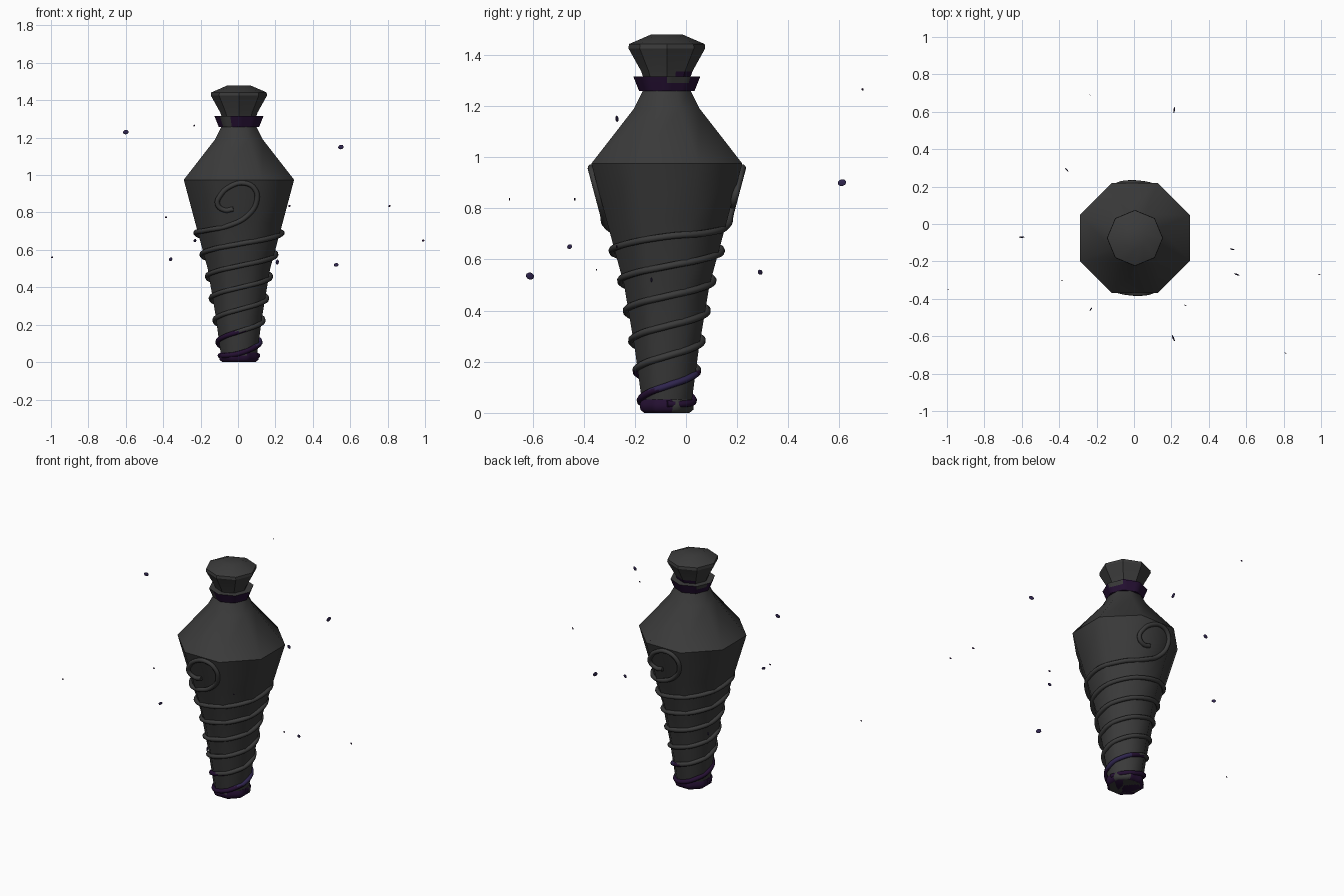
import bpy, bmesh, math
from mathutils import Vector

if "Cube" in bpy.data.objects:
    bpy.data.objects.remove(bpy.data.objects["Cube"])

CX, CY = 0.005, -0.075                      # vertical axis of the bottle


def material(name, rgb):
    m = bpy.data.materials.new(name)
    m.diffuse_color = (*rgb, 1)
    m.use_nodes = True
    m.node_tree.nodes["Principled BSDF"].inputs["Base Color"].default_value = m.diffuse_color
    return m


GREY = material("charcoal", (0.043, 0.043, 0.043))
PURPLE = material("dark purple", (0.018, 0.005, 0.032))
VIOLET = material("violet", (0.028, 0.018, 0.075))

# body outline: (height, half width across flats)
BODY = [(0.0, 0.088), (0.05, 0.098), (0.25, 0.125), (0.5, 0.167),
        (0.75, 0.235), (0.975, 0.295), (1.19, 0.128), (1.27, 0.088)]


def body_r(z):
    for (z0, r0), (z1, r1) in zip(BODY, BODY[1:]):
        if z <= z1:
            return r0 + (r1 - r0) * max(0, z - z0) / (z1 - z0)
    return BODY[-1][1]


def smooth(ob, angle):
    bpy.ops.object.select_all(action='DESELECT')
    ob.select_set(True)
    bpy.context.view_layer.objects.active = ob
    bpy.ops.object.shade_smooth_by_angle(angle=math.radians(angle))


def paint(ob, mats, rule):
    for m in mats:
        ob.data.materials.append(m)
    for p in ob.data.polygons:
        p.material_index = rule(p.center)


def octagon_loft(name, profile, turn, mats, rule=lambda c: 0, split=1, angle=50):
    """Stack octagons (height, corner radius); split divides each side."""
    bm = bmesh.new()
    rings = []
    for z, r in profile:
        corners = [Vector((r * math.cos(a), r * math.sin(a), z))
                   for a in (math.radians(turn + 45 * i) for i in range(8))]
        rings.append([bm.verts.new(corners[i].lerp(corners[(i + 1) % 8], s / split)
                                   + Vector((CX, CY, 0)))
                      for i in range(8) for s in range(split)])
    n = 8 * split
    for lo, hi in zip(rings, rings[1:]):
        for i in range(n):
            bm.faces.new((lo[i], lo[(i + 1) % n], hi[(i + 1) % n], hi[i]))
    bm.faces.new(rings[0][::-1])
    bm.faces.new(rings[-1])
    me = bpy.data.meshes.new(name)
    bm.to_mesh(me)
    bm.free()
    ob = bpy.data.objects.new(name, me)
    bpy.context.collection.objects.link(ob)
    paint(ob, mats, rule)
    smooth(ob, angle)
    return ob


def bearing(c):
    return math.degrees(math.atan2(c.y - CY, c.x - CX)) % 360


# bottle body
K = 1 / math.cos(math.pi / 8)
octagon_loft("bottle_body", [(z, r * K) for z, r in BODY], 22.5, [GREY])

# foot band, stained except for one worn side
octagon_loft("foot_band", [(0.0, 0.095), (0.012, 0.112), (0.035, 0.114), (0.052, 0.106)],
             22.5, [PURPLE, GREY],
             lambda c: int((15 < bearing(c) < 65 and c.z > 0.002)
                           or (270 < bearing(c) < 292 and c.z > 0.03)), split=4)

# neck collar, stained with worn patches
octagon_loft("neck_collar", [(1.258, 0.108), (1.29, 0.121), (1.315, 0.131), (1.315, 0.09)],
             0, [PURPLE, GREY],
             lambda c: int(215 < bearing(c) < 250 or c.z > 1.314
                           or (c.z > 1.29 and (-1 < bearing(c) < 40 or 130 < bearing(c) < 170))),
             split=4)

# stopper, stained underneath on the back
octagon_loft("stopper", [(1.30, 0.088), (1.335, 0.10), (1.425, 0.15), (1.442, 0.148), (1.48, 0.06)],
             0, [GREY, PURPLE],
             lambda c: int(c.z < 1.33 and 20 < bearing(c) < 130), split=2, angle=30)

# twin vines: rising coil that ends in a curl on the body
coil = []
for t in range(-1080, 46, 45):
    z = max(0.035, 0.69 + t * (0.00065 if t < 0 else 0.00035))
    r = body_r(z) * 1.04 + 0.003
    a = math.radians(180 + t)
    coil.append((r * math.cos(a), r * math.sin(a), z))
curl = [(-0.045, 0.733), (0.045, 0.782), (0.095, 0.86), (0.085, 0.925), (0.03, 0.957),
        (-0.045, 0.94), (-0.1, 0.89), (-0.115, 0.845), (-0.078, 0.813), (-0.03, 0.818)]
path = coil + [(x, -body_r(z) - 0.006, z) for x, z in curl]

for name, s in (("front_vine", 1), ("back_vine", -1)):
    cu = bpy.data.curves.new(name, 'CURVE')
    cu.dimensions = '3D'
    cu.bevel_depth = 0.0135
    cu.bevel_resolution = 2
    cu.resolution_u = 6
    cu.use_fill_caps = True
    sp = cu.splines.new('BEZIER')
    sp.bezier_points.add(len(path) - 1)
    for bp, (x, y, z) in zip(sp.bezier_points, path):
        bp.co = (CX + s * x, CY + s * y, z)
        bp.handle_left_type = bp.handle_right_type = 'AUTO'
    ob = bpy.data.objects.new(name, cu)
    bpy.context.collection.objects.link(ob)
    bpy.ops.object.select_all(action='DESELECT')
    ob.select_set(True)
    bpy.context.view_layer.objects.active = ob
    bpy.ops.object.convert(target='MESH')
    ob = bpy.context.object
    ob.data.materials.clear()
    paint(ob, [GREY, PURPLE, VIOLET],
          lambda c: 0 if c.z > 0.165 else (2 if c.z > 0.09 and c.x > 0.05 else 1))
    smooth(ob, 50)

# floating flecks: x, y, z, heading, length
FLECKS = [(-0.235, 0.69, 1.265, -45, 0.012), (0.55, -0.27, 1.15, -20, 0.032),
          (-0.6, -0.07, 1.23, 0, 0.032), (0.81, -0.69, 0.835, -20, 0.014),
          (0.275, -0.435, 0.835, -30, 0.015), (0.215, 0.61, 0.9, 80, 0.035),
          (-0.23, -0.455, 0.65, 55, 0.024), (0.99, -0.27, 0.65, -20, 0.016),
          (-0.36, 0.29, 0.55, -45, 0.026), (-0.994, -0.35, 0.56, 0, 0.012),
          (0.21, -0.61, 0.535, -65, 0.036), (0.525, -0.135, 0.52, -10, 0.026),
          (-0.385, -0.3, 0.775, 0, 0.013)]
for i, (x, y, z, h, d) in enumerate(FLECKS):
    bpy.ops.mesh.primitive_uv_sphere_add(segments=10, ring_count=6, radius=0.5,
                                         location=(x, y, z),
                                         rotation=(0, math.radians(-15), math.radians(h)))
    ob = bpy.context.object
    ob.name = f"fleck_{i + 1}"
    ob.scale = (d, d * 0.25, d * 0.75)
    ob.data.materials.append(VIOLET if d > 0.02 else PURPLE)
    smooth(ob, 60)
